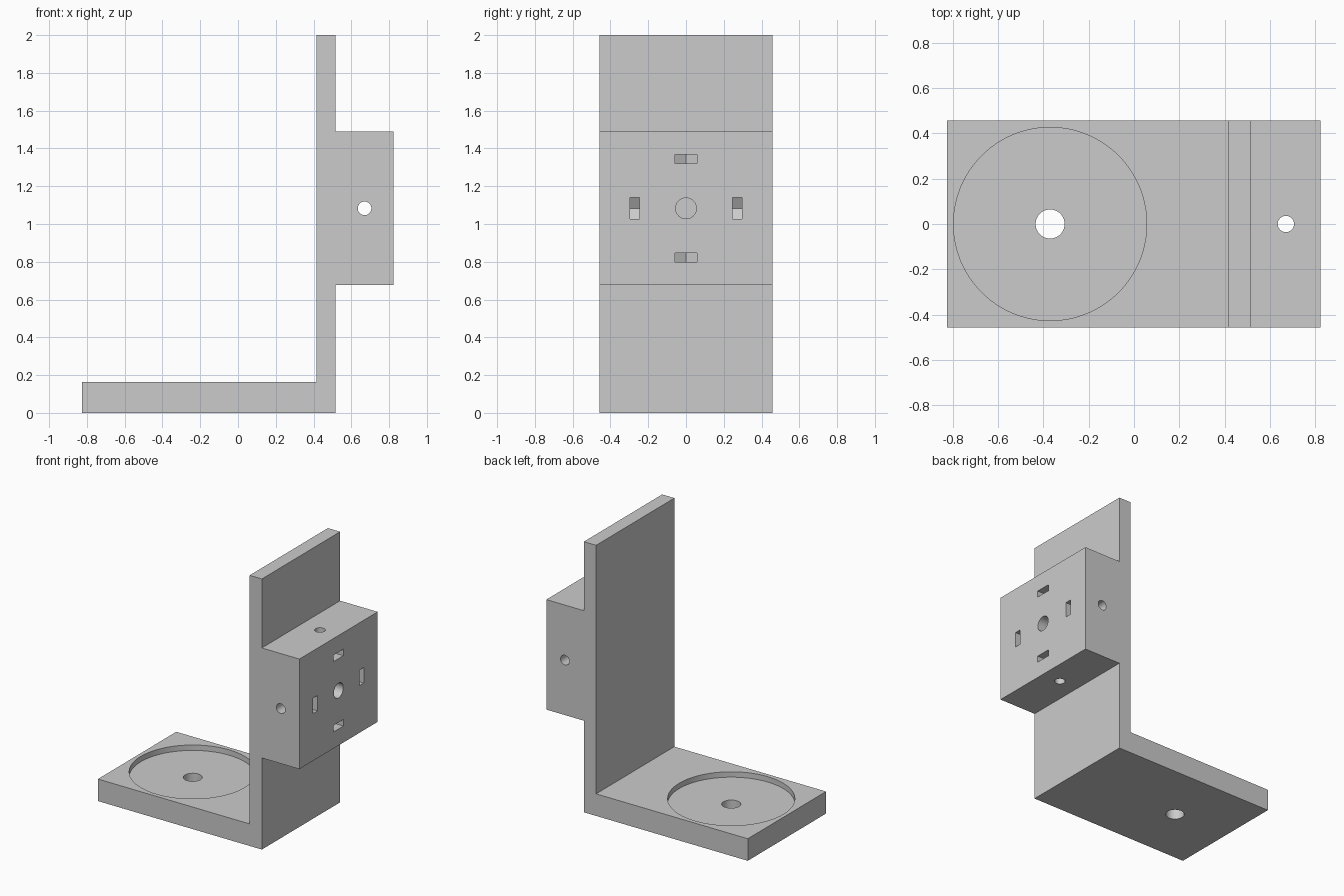
import bpy, bmesh
from math import pi, cos, sin
from mathutils import Matrix, Vector

cube = bpy.data.objects.get("Cube")
if cube:
    bpy.data.objects.remove(cube)

GREY = (0.6, 0.6, 0.6, 1)
mat = bpy.data.materials.new("light grey")
mat.use_nodes = True
mat.diffuse_color = GREY
mat.node_tree.nodes["Principled BSDF"].inputs["Base Color"].default_value = GREY

HALF = 0.457                 # half depth of the bracket
PX, PZ = 0.67, 1.083         # centre of the drilled block
CUP_X = -0.37                # centre of the round recess


def prism(name, outline, start, vec):
    """Extrude a closed outline (list of points) along vec."""
    bm = bmesh.new()
    face = bm.faces.new([bm.verts.new(Vector(p) + Vector(start)) for p in outline])
    new = bmesh.ops.extrude_face_region(bm, geom=[face])["geom"]
    bmesh.ops.translate(bm, vec=vec, verts=[v for v in new if isinstance(v, bmesh.types.BMVert)])
    bmesh.ops.recalc_face_normals(bm, faces=bm.faces)
    mesh = bpy.data.meshes.new(name)
    bm.to_mesh(mesh)
    bm.free()
    mesh.materials.append(mat)
    obj = bpy.data.objects.new(name, mesh)
    bpy.context.collection.objects.link(obj)
    return obj


def drill(name, start, vec, radius, sides=64):
    """Round cutter from start along vec."""
    turn = Vector((0, 0, 1)).rotation_difference(Vector(vec)).to_matrix()
    ring = [turn @ Vector((radius * cos(2 * pi * i / sides), radius * sin(2 * pi * i / sides), 0))
            for i in range(sides)]
    return prism(name, ring, start, vec)


# Bracket side profile: foot plate, upright plate and mounting block
profile = [(-0.825, 0), (0.515, 0), (0.515, 0.677), (0.822, 0.677), (0.822, 1.49),
           (0.515, 1.49), (0.515, 2), (0.415, 2), (0.415, 0.163), (-0.825, 0.163)]
bracket = prism("bracket", [(x, 0, z) for x, z in profile], (0, -HALF, 0), (0, 2 * HALF, 0))

# Round recess and drilled holes
cutters = [
    drill("recess_cutter", (CUP_X, 0, 0.123), (0, 0, 0.2), 0.426, 128),
    drill("foot_hole_cutter", (CUP_X, 0, -0.1), (0, 0, 0.4), 0.064),
    drill("block_hole_vertical_cutter", (PX, 0, 0.6), (0, 0, 1), 0.036),
    drill("block_hole_cross_cutter", (PX, -0.6, PZ), (0, 1.2, 0), 0.036),
    drill("block_hole_outer_cutter", (0.53, 0, PZ), (0.4, 0, 0), 0.055),
]

# Four nut slots with pointed inner ends, set around the outer hole
W, T, R = 0.057, 0.048, 0.236
slot = [(0.9, -W, 0), (0.9, W, 0), (PX - W / 2 / cos(pi / 6), W, 0),
        (PX - W / cos(pi / 6), 0, 0), (PX - W / 2 / cos(pi / 6), -W, 0)]
for i in range(4):
    cutter = prism(f"nut_slot_cutter_{i + 1}", slot, (0, 0, R), (0, 0, T))
    spin = Matrix.Rotation(i * pi / 2, 4, 'X')
    scale = 1 if i % 2 == 0 else 1.04
    cutter.data.transform(Matrix.Translation((0, 0, PZ)) @ spin @ Matrix.Diagonal((1, 1, 1 * scale, 1)))
    cutters.append(cutter)

# Cut everything out, then remove the cutters
bpy.context.view_layer.objects.active = bracket
for cutter in cutters:
    mod = bracket.modifiers.new(cutter.name, 'BOOLEAN')
    mod.operation = 'DIFFERENCE'
    mod.solver = 'EXACT'
    mod.object = cutter
    bpy.ops.object.modifier_apply(modifier=mod.name)
    bpy.data.objects.remove(cutter)

bpy.ops.object.select_all(action='DESELECT')
bracket.select_set(True)
bpy.ops.object.shade_smooth_by_angle(angle=pi / 6)
